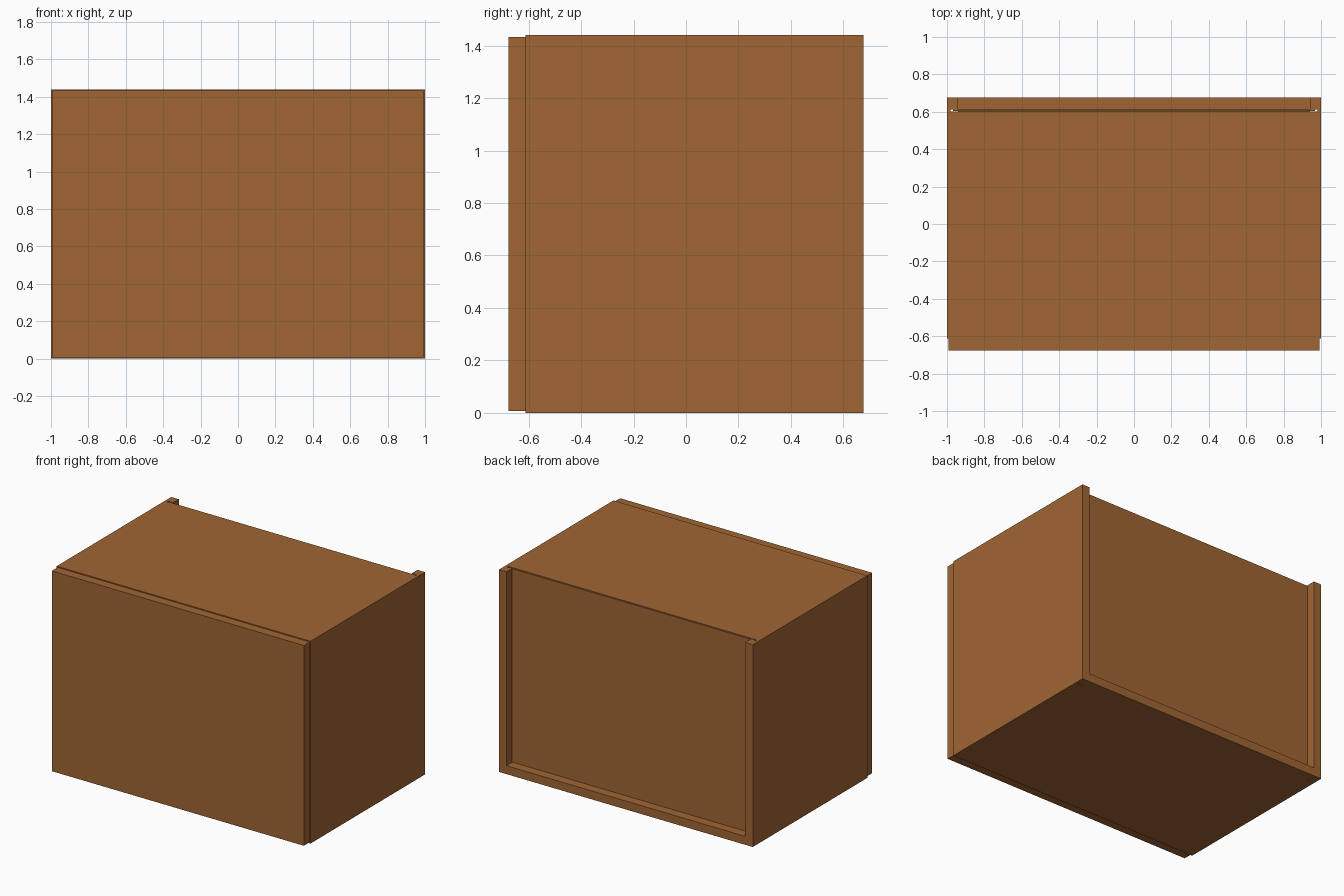
import bpy, bmesh

if "Cube" in bpy.data.objects:
    bpy.data.objects.remove(bpy.data.objects["Cube"])

H = 1.44           # cabinet height
T = 0.06           # board thickness
BACK, FRONT = 0.677, -0.612

wood = bpy.data.materials.new("brown wood")
wood.diffuse_color = (0.352, 0.133, 0.034, 1)
wood.use_nodes = True
wood.node_tree.nodes["Principled BSDF"].inputs["Base Color"].default_value = wood.diffuse_color


def finish(name, bm):
    bmesh.ops.recalc_face_normals(bm, faces=bm.faces)
    mesh = bpy.data.meshes.new(name)
    bm.to_mesh(mesh)
    bm.free()
    mesh.materials.append(wood)
    obj = bpy.data.objects.new(name, mesh)
    bpy.context.collection.objects.link(obj)
    return obj


def board(name, x, y, z):
    """Box from (min, max) ranges."""
    bm = bmesh.new()
    bmesh.ops.create_cube(bm, size=1)
    for v in bm.verts:
        v.co = [r[0] if c < 0 else r[1] for c, r in zip(v.co, (x, y, z))]
    return finish(name, bm)


def side_panel(name, s):
    """Side board with a vertical groove that holds the back panel."""
    profile = [(1, FRONT), (1, BACK), (1 - T, BACK), (1 - T, 0.613),
               (0.98, 0.613), (0.98, 0.602), (1 - T, 0.602), (1 - T, FRONT)]
    bm = bmesh.new()
    face = bm.faces.new([bm.verts.new((s * x, y, 0)) for x, y in profile])
    ext = bmesh.ops.extrude_face_region(bm, geom=[face])
    for v in ext["geom"]:
        if isinstance(v, bmesh.types.BMVert):
            v.co.z = H
    return finish(name, bm)


# Carcass sides
for side, s in (("left", -1), ("right", 1)):
    side_panel(side + "_side_panel", s)

# Bottom runs to the back edge, top stops at the back panel
inner = (-1 + T, 1 - T)
board("bottom_panel", inner, (FRONT, BACK), (0, T))
board("top_panel", inner, (FRONT, 0.602), (H - T, H))

# Thin back panel sitting in the grooves
board("back_panel", (-0.968, 0.968), (0.604, 0.611), (T, H - 0.003))

# Front door, slightly smaller than the carcass
board("front_door", (-0.993, 0.993), (-0.677, FRONT), (0.007, H - 0.007))
